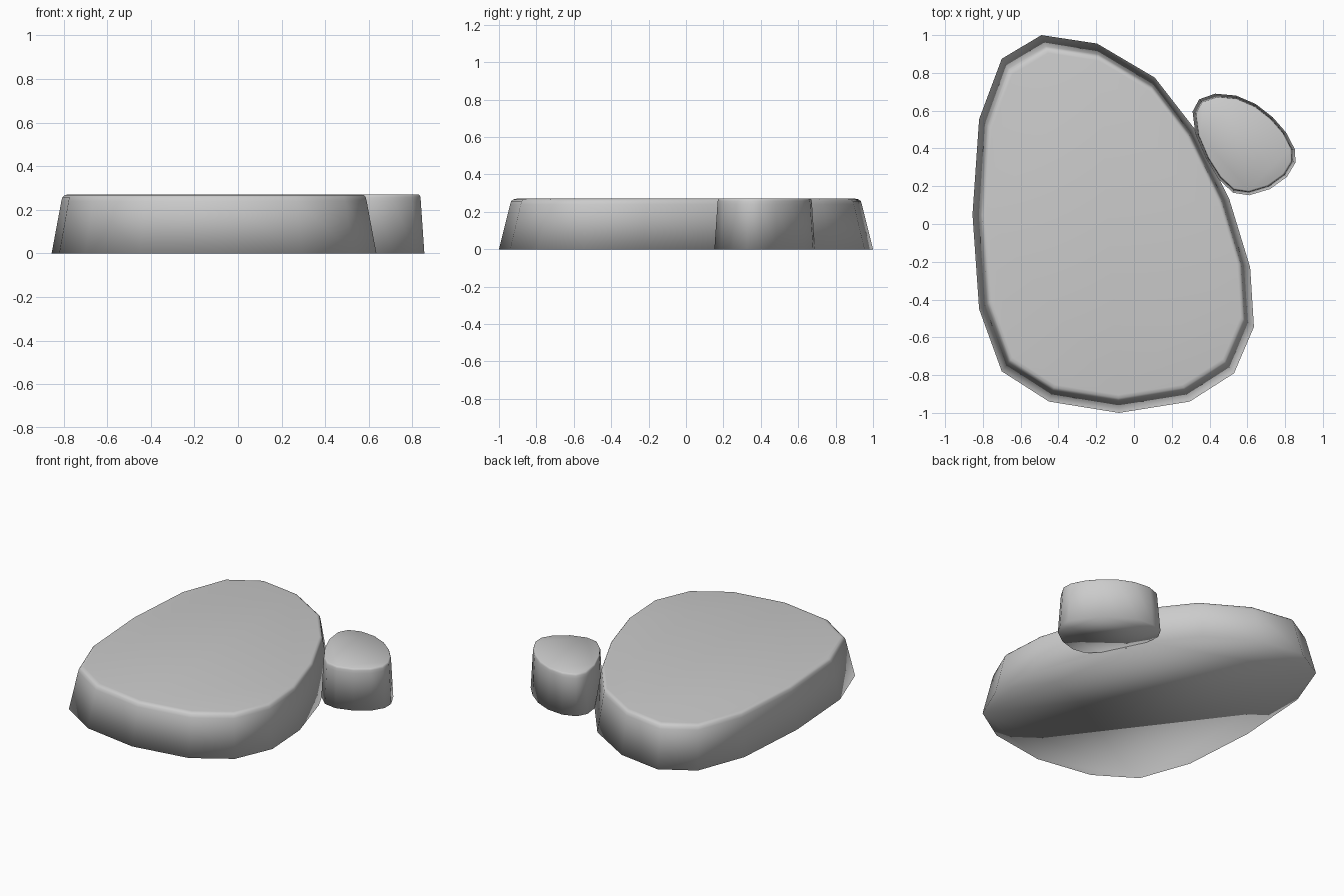
import bpy, bmesh

if "Cube" in bpy.data.objects:
    bpy.data.objects.remove(bpy.data.objects["Cube"])

# Ground outlines of the two stones (x, y), clockwise from the back
LARGE = [(-.49, 1), (-.195, .955), (.11, .775), (.32, .505), (.505, .13), (.615, -.23),
         (.635, -.545), (.53, -.79), (.295, -.94), (-.08, -1), (-.45, -.94),
         (-.70, -.78), (-.82, -.45), (-.855, .05), (-.82, .555), (-.70, .875)]
SMALL = [(.43, .69), (.54, .68), (.645, .635), (.735, .565), (.805, .485), (.852, .395),
         (.855, .325), (.81, .25), (.72, .185), (.61, .152), (.525, .165), (.45, .235),
         (.38, .345), (.325, .475), (.31, .595), (.345, .66)]

# Tapered wall with a small rounded top edge: (scale, height)
PROFILE = [(1, 0), (.94, .24), (.934, .258), (.922, .267), (.905, .27)]


def stone(name, outline, centre):
    cx, cy = centre
    bm = bmesh.new()
    rings = [[bm.verts.new((cx + (x - cx) * s, cy + (y - cy) * s, z)) for x, y in outline]
             for s, z in PROFILE]
    n = len(outline)
    for low, high in zip(rings, rings[1:]):
        for i in range(n):
            j = (i + 1) % n
            bm.faces.new((low[i], low[j], high[j], high[i]))
    # Bottom and top caps
    bm.faces.new(rings[0])
    bm.faces.new(rings[-1])
    bmesh.ops.recalc_face_normals(bm, faces=bm.faces)
    for f in bm.faces:
        f.smooth = True
    mesh = bpy.data.meshes.new(name)
    bm.to_mesh(mesh)
    bm.free()
    obj = bpy.data.objects.new(name, mesh)
    bpy.context.collection.objects.link(obj)
    return obj


stone("large_stone", LARGE, (-.11, 0))
stone("small_stone", SMALL, (.58, .42))
